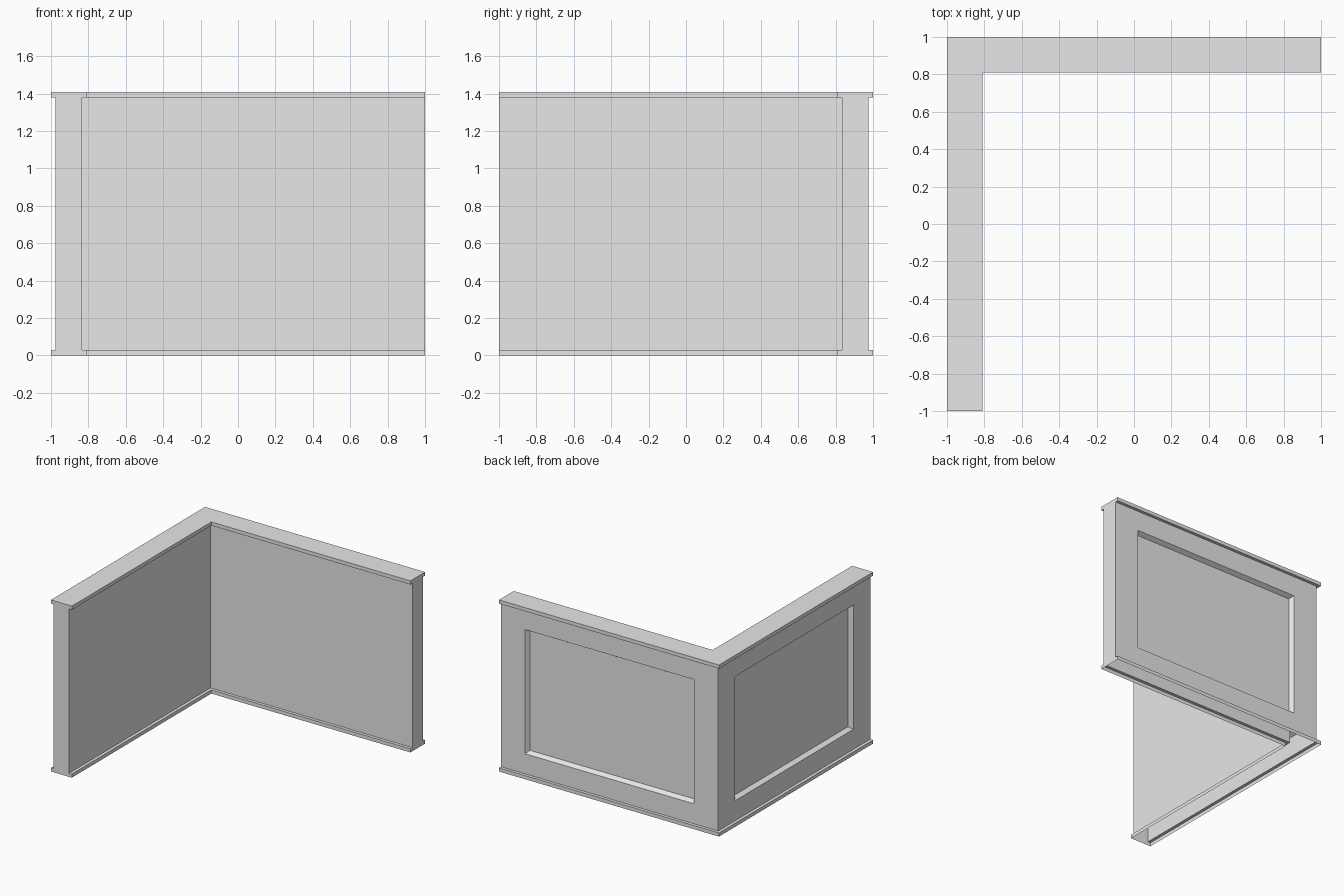
import bpy
import bmesh
from mathutils import Matrix

cube = bpy.data.objects.get("Cube")
if cube:
    bpy.data.objects.remove(cube, do_unlink=True)

# Plain grey plaster
grey = bpy.data.materials.new("light_grey")
grey.use_nodes = True
colour = (0.8, 0.8, 0.8, 1)
grey.diffuse_color = colour
grey.node_tree.nodes["Principled BSDF"].inputs["Base Color"].default_value = colour

HEIGHT, LIP = 1.41, 0.03        # wall height, trim height
THICK, STEP = 0.19, 0.025       # trim width, trim overhang

# Wall section as (distance in from the outer side, height)
half = [(0, 0), (0, LIP), (STEP, LIP), (STEP, HEIGHT - LIP), (0, HEIGHT - LIP), (0, HEIGHT)]
profile = half + [(THICK - o, z) for o, z in reversed(half)]
count = len(profile)

# Sweep the section around the mitred corner
bm = bmesh.new()
stations = [
    lambda o, z: (1, 1 - o, z),
    lambda o, z: (o - 1, 1 - o, z),
    lambda o, z: (o - 1, -1, z),
]
rings = [[bm.verts.new(place(o, z)) for o, z in profile] for place in stations]
panels, undersides = [], []
for a, b in zip(rings, rings[1:]):
    for i in range(count):
        j = (i + 1) % count
        face = bm.faces.new((a[i], a[j], b[j], b[i]))
        if i == 2:
            panels.append(face)
        elif j == 0:
            undersides.append(face)
bm.faces.new(rings[0])
bm.faces.new(rings[-1])
bmesh.ops.recalc_face_normals(bm, faces=bm.faces[:])

# Sunken panel with sloped edges on each outer side
for face in panels:
    bmesh.ops.inset_individual(bm, faces=[face], thickness=0.165, use_even_offset=True)
    centre = face.calc_center_median()
    bmesh.ops.scale(bm, vec=(0.933, 0.933, 1), verts=face.verts[:],
                    space=Matrix.Translation(-centre))
    bmesh.ops.inset_individual(bm, faces=[face], thickness=0.02, depth=-0.035,
                               use_even_offset=True)

# The shell is open underneath
bmesh.ops.delete(bm, geom=undersides, context='FACES')

mesh = bpy.data.meshes.new("corner_wall")
bm.to_mesh(mesh)
bm.free()
mesh.materials.append(grey)
wall = bpy.data.objects.new("corner_wall", mesh)
bpy.context.collection.objects.link(wall)
